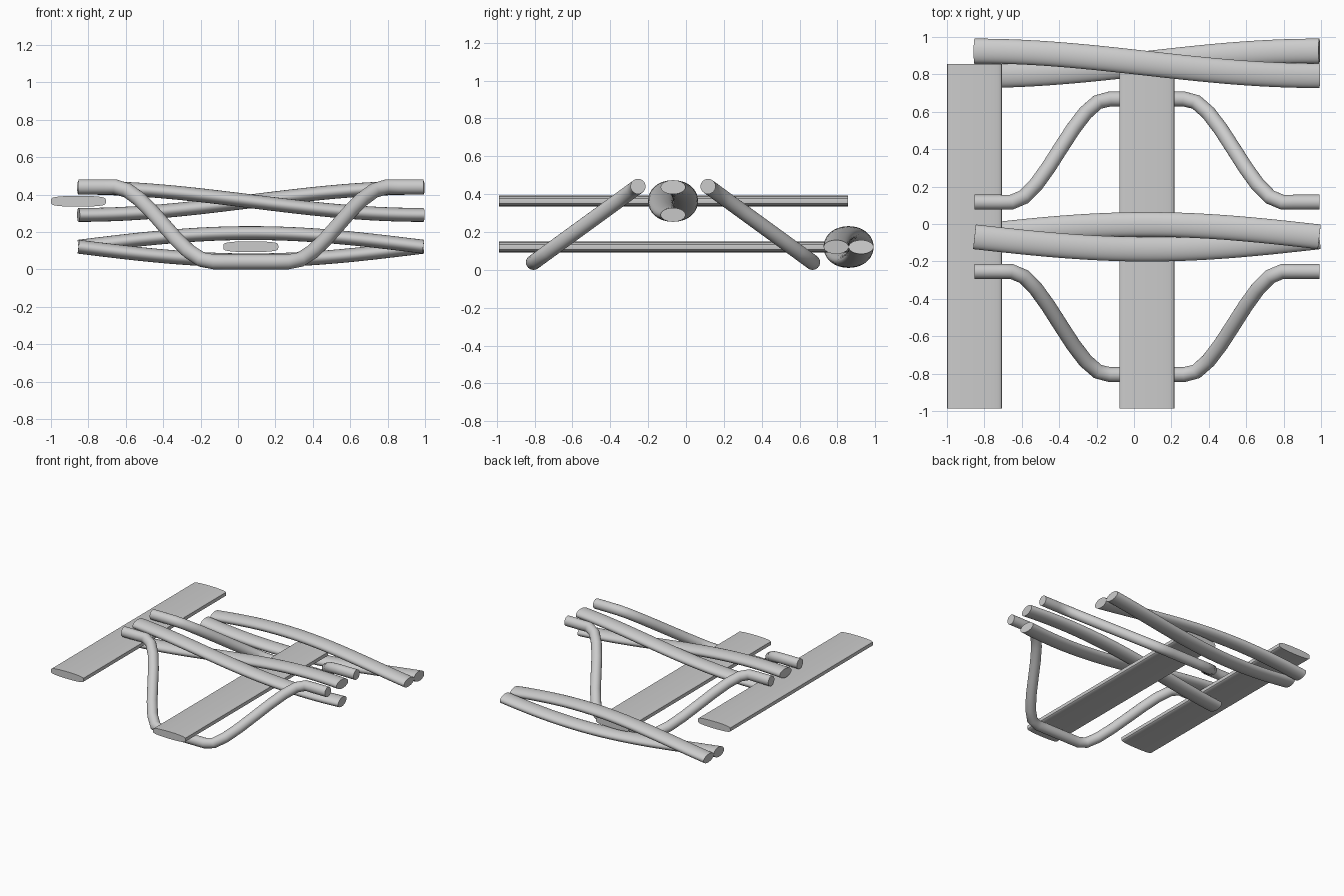
import bpy, bmesh
from math import sin, cos, pi, copysign
from mathutils import Vector

if "Cube" in bpy.data.objects:
    bpy.data.objects.remove(bpy.data.objects["Cube"])

X0, X1, XC = -0.853, 0.991, 0.069      # span of the crosswise yarns
Y0, Y1 = -0.987, 0.855                 # span of the flat tapes
YC = -0.0685                           # middle of the binder pair
Z_LOW, Z_HIGH = 0.121, 0.364           # two layer heights


def section(a, b, n, power=1.0):
    """Ellipse outline; a power below 1 flattens it towards a rounded bar."""
    pts = []
    for i in range(n):
        t = 2 * pi * i / n
        s = sin(t)
        pts.append((a * cos(t), b * copysign(abs(s) ** power, s) if abs(s) > 1e-6 else 0.0))
    return pts


def yarn(name, path, outline):
    """Sweep an outline along a path, upright, with capped ends."""
    bm = bmesh.new()
    rings = []
    last = len(path) - 1
    for i, p in enumerate(path):
        tan = (path[min(i + 1, last)] - path[max(i - 1, 0)]).normalized()
        side = Vector((0, 0, 1)).cross(tan).normalized()
        up = tan.cross(side)
        rings.append([bm.verts.new(p + side * u + up * v) for u, v in outline])
    n = len(outline)
    for r, s in zip(rings, rings[1:]):
        for k in range(n):
            bm.faces.new((r[k], r[(k + 1) % n], s[(k + 1) % n], s[k]))
    bm.faces.new(rings[0][::-1])
    bm.faces.new(rings[-1])
    bmesh.ops.recalc_face_normals(bm, faces=bm.faces)
    me = bpy.data.meshes.new(name)
    bm.to_mesh(me)
    bm.free()
    ob = bpy.data.objects.new(name, me)
    bpy.context.collection.objects.link(ob)
    bpy.ops.object.select_all(action='DESELECT')
    ob.select_set(True)
    bpy.context.view_layer.objects.active = ob
    bpy.ops.object.shade_smooth_by_angle(angle=0.7)
    return ob


# Flat straight tapes running front to back
tape = section(0.147, 0.029, 40, 0.4)
for name, x, z in (("upper_tape", -0.853, Z_HIGH), ("lower_tape", XC, Z_LOW)):
    yarn(name, [Vector((x, Y0, z)), Vector((x, Y1, z))], tape)

# Twisted pairs: two oval yarns making half a turn round each other
oval = section(0.066, 0.037, 32)
for name, yc, zc, start in (("upper_twist", YC, Z_HIGH, pi / 2), ("lower_twist", 0.859, Z_LOW, 0)):
    for j in range(2):
        path = []
        for i in range(41):
            u = i / 40
            ang = start + pi * (u + j)
            path.append(Vector((X0 + (X1 - X0) * u, yc + 0.066 * cos(ang), zc + 0.073 * sin(ang))))
        yarn(f"{name}_{j + 1}", path, oval)

# Binder yarns dipping from the top layer outwards under the lower tape
cord = section(0.04, 0.04, 24)
for name, side in (("back_binder", 1), ("front_binder", -1)):
    path = []
    for i in range(29):
        x = X0 + (X1 - X0) * i / 28
        u = min(max((0.729 - abs(x - XC)) / 0.52, 0), 1)
        t = u * u * (3 - 2 * u)
        path.append(Vector((x, YC + side * (0.185 + 0.552 * t), 0.441 - 0.401 * t)))
    yarn(name, path, cord)
